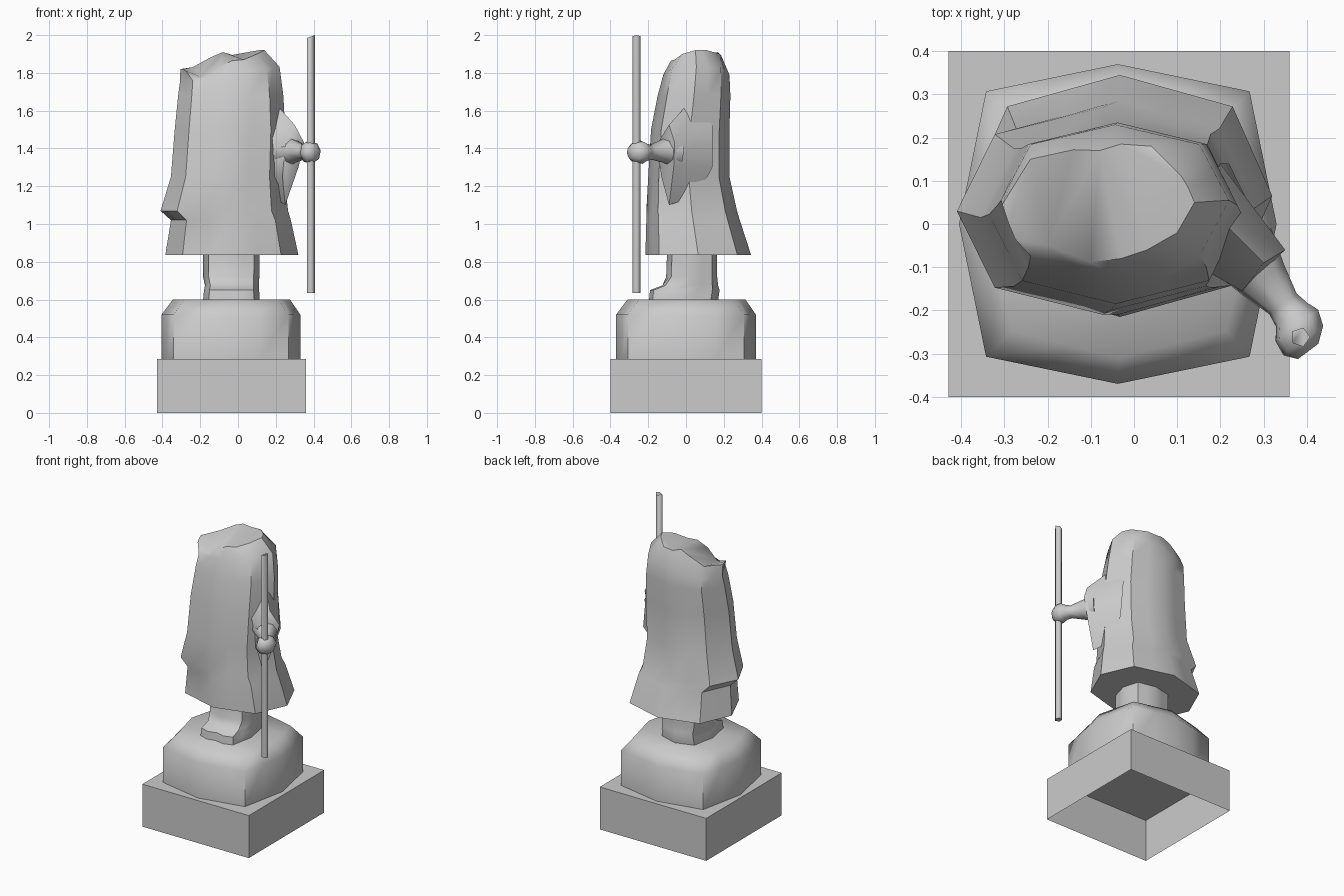
import bpy, bmesh, math
from mathutils import Vector

cube = bpy.data.objects.get("Cube")
if cube:
    bpy.data.objects.remove(cube, do_unlink=True)

GREY = (0.6, 0.6, 0.6, 1)
stone = bpy.data.materials.new("stone_grey")
stone.use_nodes = True
stone.diffuse_color = GREY
stone.node_tree.nodes["Principled BSDF"].inputs["Base Color"].default_value = GREY


def ring(z, x0, x1, y0, y1, k=0.74, tilt=0.0, notch=0.0):
    """Sixteen points round an octagon, from +x towards +y."""
    cx, cy = (x0 + x1) / 2, (y0 + y1) / 2
    rx, ry = (x1 - x0) / 2, (y1 - y0) / 2
    corners = [(1, 0), (k, k), (0, 1), (-k, k), (-1, 0), (-k, -k), (0, -1), (k, -k)]
    pts = []
    for i, (a, b) in enumerate(corners):
        c, d = corners[(i + 1) % 8]
        for u, v in ((a, b), ((a + c) / 2, (b + d) / 2)):
            x = cx + u * rx
            pts.append(Vector((x, cy + v * ry, z + tilt * (x - cx))))
    pts[12].y += notch
    return pts


def tube_ring(centre, axis, radius, sides):
    """A round section at right angles to an axis."""
    turn = Vector((0, 0, 1)).rotation_difference(Vector(axis))
    return [Vector(centre) + turn @ Vector((radius * math.cos(a), radius * math.sin(a), 0))
            for a in (i * math.tau / sides for i in range(sides))]


def loft(name, rings, angle=45, bottom=True, top=True):
    """Skin a stack of equal rings and close the ends."""
    bm = bmesh.new()
    rows = [[bm.verts.new(p) for p in r] for r in rings]
    n = len(rows[0])
    for low, high in zip(rows, rows[1:]):
        for i in range(n):
            j = (i + 1) % n
            bm.faces.new((low[i], low[j], high[j], high[i]))
    if bottom:
        bm.faces.new(rows[0][::-1])
    if top:
        bm.faces.new(rows[-1])
    bmesh.ops.triangulate(bm, faces=[f for f in bm.faces if len(f.verts) > 4])
    mesh = bpy.data.meshes.new(name)
    bm.to_mesh(mesh)
    bm.free()
    mesh.materials.append(stone)
    obj = bpy.data.objects.new(name, mesh)
    bpy.context.collection.objects.link(obj)
    bpy.ops.object.select_all(action='DESELECT')
    obj.select_set(True)
    bpy.context.view_layer.objects.active = obj
    bpy.ops.object.shade_smooth_by_angle(angle=math.radians(angle))
    return obj


# Square plinth, hollow underneath
def square(z):
    return [Vector(p) for p in ((-0.43, -0.4, z), (0.36, -0.4, z), (0.36, 0.4, z), (-0.43, 0.4, z))]


loft("plinth", [square(0), square(0.285)], 30, bottom=False)

# Rounded boulder
loft("boulder", [
    ring(0.285, -0.405, 0.33, -0.37, 0.37, 0.83),
    ring(0.52, -0.405, 0.33, -0.37, 0.37, 0.83),
    ring(0.6, -0.345, 0.275, -0.31, 0.315, 0.8)], 60, bottom=False)

# Joined feet and ankles, with a crease between the feet
loft("feet", [
    ring(0.595, -0.185, 0.115, -0.215, 0.17, 0.8, notch=0.03),
    ring(0.65, -0.18, 0.112, -0.21, 0.178, 0.8, notch=0.035),
    ring(0.675, -0.175, 0.11, -0.14, 0.17, 0.8, notch=0.02),
    ring(0.72, -0.185, 0.113, -0.105, 0.165, 0.8),
    ring(0.86, -0.185, 0.115, -0.1, 0.165, 0.8)], 50)

# Robe with a flared hem, a low fold on its right side and a broken rim
rim = [(0.14, 0.05, 1.92), (0.125, 0.085, 1.92), (0.11, 0.11, 1.92), (0.04, 0.18, 1.9),
       (-0.03, 0.185, 1.895), (-0.08, 0.17, 1.91), (-0.14, 0.172, 1.885), (-0.24, 0.15, 1.83),
       (-0.305, 0.045, 1.82), (-0.29, 0, 1.82), (-0.275, -0.035, 1.81), (-0.2, -0.05, 1.78),
       (-0.1, -0.088, 1.83), (-0.03, -0.08, 1.865), (0.03, -0.06, 1.87), (0.1, -0.02, 1.9)]
loft("robe", [
    ring(0.835, -0.385, 0.32, -0.215, 0.345),
    ring(1.02, -0.355, 0.28, -0.21, 0.285),
    ring(1.07, -0.41, 0.265, -0.21, 0.27),
    ring(1.25, -0.355, 0.245, -0.2, 0.23),
    ring(1.5, -0.335, 0.25, -0.185, 0.23),
    ring(1.68, -0.317, 0.24, -0.15, 0.235),
    ring(1.79, -0.308, 0.22, -0.12, 0.23, tilt=0.16),
    [Vector(p) for p in rim]])

# Hanging left sleeve, from the shoulder to the cuff
shoulder = [(0.16, 0.05, 1.68), (0.08, -0.06, 1.5), (0.12, -0.02, 1.25),
            (0.18, 0.06, 1.15), (0.22, 0.14, 1.3), (0.2, 0.14, 1.52)]
cuff = [(0.3, -0.09, 1.525), (0.25, -0.155, 1.42), (0.235, -0.13, 1.25),
        (0.25, -0.09, 1.1), (0.32, -0.065, 1.3), (0.35, -0.06, 1.43)]
loft("left_sleeve", [[Vector(p) for p in shoulder], [Vector(p) for p in cuff]][::-1], 60)

# Forearm and closed hand
reach = (0.6, -0.8, 0)
arm = [((0.25, -0.06, 1.385), 0.085), ((0.3, -0.13, 1.385), 0.06), ((0.345, -0.185, 1.38), 0.04),
       ((0.365, -0.21, 1.38), 0.046), ((0.377, -0.235, 1.38), 0.062),
       ((0.392, -0.27, 1.38), 0.058), ((0.403, -0.295, 1.38), 0.03)]
loft("left_forearm_and_hand", [tube_ring(c, reach, r, 8) for c, r in arm], 60)

# Thin staff with a slanted tip
foot = tube_ring((0.385, -0.262, 0.635), (0, 0, 1), 0.023, 5)
tip = [Vector((p.x, p.y, 1.992 + 0.35 * (p.x - 0.385))) for p in foot]
loft("staff", [foot, tip], 75)
